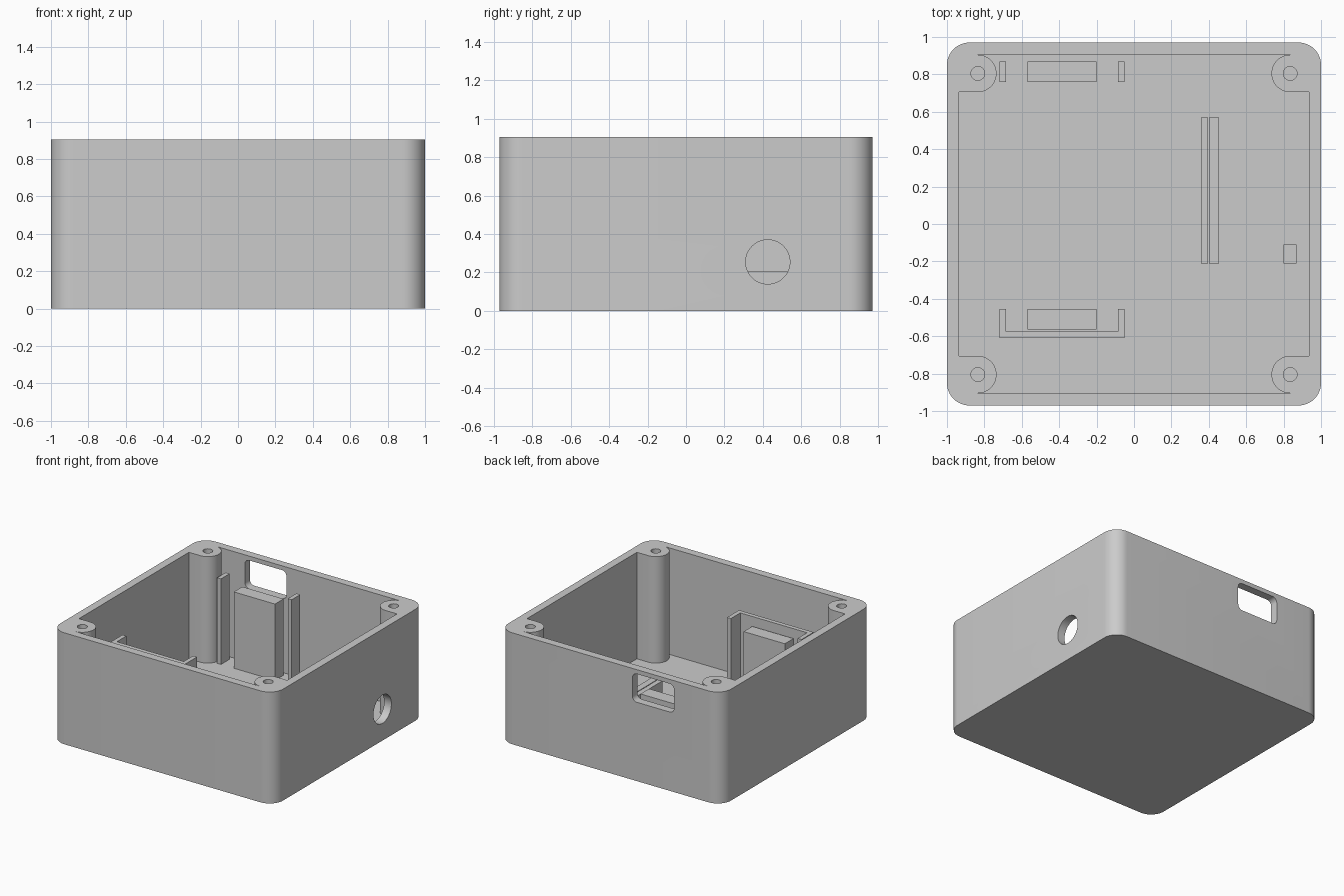
import bpy
import bmesh
from math import cos, sin, radians
from mathutils import Matrix

if "Cube" in bpy.data.objects:
    bpy.data.objects.remove(bpy.data.objects["Cube"])

# Single plastic colour
grey = bpy.data.materials.new("grey_plastic")
grey.use_nodes = True
grey.diffuse_color = (0.6, 0.6, 0.6, 1)
grey.node_tree.nodes["Principled BSDF"].inputs["Base Color"].default_value = (0.6, 0.6, 0.6, 1)

HEIGHT = 0.905
FLOOR = 0.04
HALF_X, HALF_Y = 1.0, 0.97
INNER_X, INNER_Y = 0.935, 0.905
POST_X, POST_Y, POST_R = 0.835, 0.805, 0.1


def arc(cx, cy, r, start, end, steps):
    angles = [radians(start + (end - start) * i / steps) for i in range(steps + 1)]
    return [(cx + r * cos(a), cy + r * sin(a)) for a in angles]


def circle(cx, cy, r, steps=48):
    return arc(cx, cy, r, 0, 360, steps)[:-1]


def four_way(quarter):
    """Mirror a first-quadrant outline into a closed loop."""
    back = quarter[::-1]
    return (quarter + [(-x, y) for x, y in back]
            + [(-x, -y) for x, y in quarter] + [(x, -y) for x, y in back])


def rounded_rect(half_x, half_y, r, steps=12):
    return four_way(arc(half_x - r, half_y - r, r, 0, 90, steps))


def prism(name, outline, low, high, matrix=None):
    """Extrude a flat outline from low to high along its local z."""
    bm = bmesh.new()
    face = bm.faces.new([bm.verts.new((x, y, low)) for x, y in outline])
    top = bmesh.ops.extrude_face_region(bm, geom=[face])["geom"]
    verts = [v for v in top if isinstance(v, bmesh.types.BMVert)]
    bmesh.ops.translate(bm, verts=verts, vec=(0, 0, high - low))
    if matrix:
        bm.transform(matrix)
    bmesh.ops.recalc_face_normals(bm, faces=bm.faces)
    mesh = bpy.data.meshes.new(name)
    bm.to_mesh(mesh)
    bm.free()
    mesh.materials.append(grey)
    obj = bpy.data.objects.new(name, mesh)
    bpy.context.scene.collection.objects.link(obj)
    return obj


def block(name, x0, x1, y0, y1, top):
    return prism(name, [(x0, y0), (x1, y0), (x1, y1), (x0, y1)], FLOOR - 0.01, top)


def cut(target, cutters):
    """Subtract the cutters, bake the result and discard them."""
    for c in cutters:
        c.hide_render = True
        mod = target.modifiers.new(c.name, "BOOLEAN")
        mod.operation = "DIFFERENCE"
        mod.solver = "EXACT"
        mod.object = c
    graph = bpy.context.evaluated_depsgraph_get()
    baked = bpy.data.meshes.new_from_object(target.evaluated_get(graph))
    target.modifiers.clear()
    target.data = baked
    for c in cutters:
        bpy.data.objects.remove(c)


# Outer shell with rounded upright edges
case = prism("case_shell", rounded_rect(HALF_X, HALF_Y, 0.12), 0, HEIGHT)

# Cavity outline that leaves a round screw post in each corner
quarter = [(INNER_X, POST_Y - POST_R)] + arc(POST_X, POST_Y, POST_R, 270, 90, 24)
cutters = [prism("cavity", four_way(quarter), FLOOR, 1.1)]

# Screw holes in the posts
for sx in (-1, 1):
    for sy in (-1, 1):
        cutters.append(prism("screw_hole", circle(sx * POST_X, sy * POST_Y, 0.037, 32), 0.5, 1.1))

# Rounded window through the back wall
window_frame = Matrix.Translation((-0.385, 0, 0.755)) @ Matrix.Rotation(radians(90), 4, "X")
cutters.append(prism("window", rounded_rect(0.187, 0.115, 0.04, 8), -1.1, -0.85, window_frame))

# Stepped round socket through the side wall
sideways = Matrix.Translation((0, 0.425, 0.255)) @ Matrix.Rotation(radians(90), 4, "Y")
cutters.append(prism("socket_bore", circle(0, 0, 0.115), 0.88, 1.1, sideways))
cutters.append(prism("socket_recess", circle(0, 0, 0.157), 0.967, 1.1, sideways))
cut(case, cutters)
parts = [case]

# Board holder: rear guides, front bracket and two support blocks
L, R, T = -0.72, -0.05, 0.035
parts.append(block("rear_guide_right", L, L + T, 0.76, 0.87, 0.735))
parts.append(block("rear_guide_left", R - T, R, 0.76, 0.87, 0.735))
bracket = [(L, -0.61), (R, -0.61), (R, -0.455), (R - T, -0.455),
           (R - T, -0.575), (L + T, -0.575), (L + T, -0.455), (L, -0.455)]
parts.append(prism("front_bracket", bracket, FLOOR - 0.01, 0.735))
parts.append(block("rear_support", -0.57, -0.2, 0.76, 0.87, 0.66))
parts.append(block("front_support", -0.57, -0.2, -0.565, -0.455, 0.66))

# Pair of low rails and a small stop beside the wall
parts.append(block("rail_inner", 0.357, 0.396, -0.21, 0.57, 0.205))
parts.append(block("rail_outer", 0.402, 0.455, -0.21, 0.57, 0.205))
parts.append(block("small_stop", 0.80, 0.87, -0.21, -0.11, 0.205))

# Smooth the rounded surfaces and keep the edges sharp
bpy.ops.object.select_all(action="DESELECT")
for p in parts:
    p.select_set(True)
bpy.context.view_layer.objects.active = case
bpy.ops.object.shade_smooth_by_angle(angle=radians(30))
